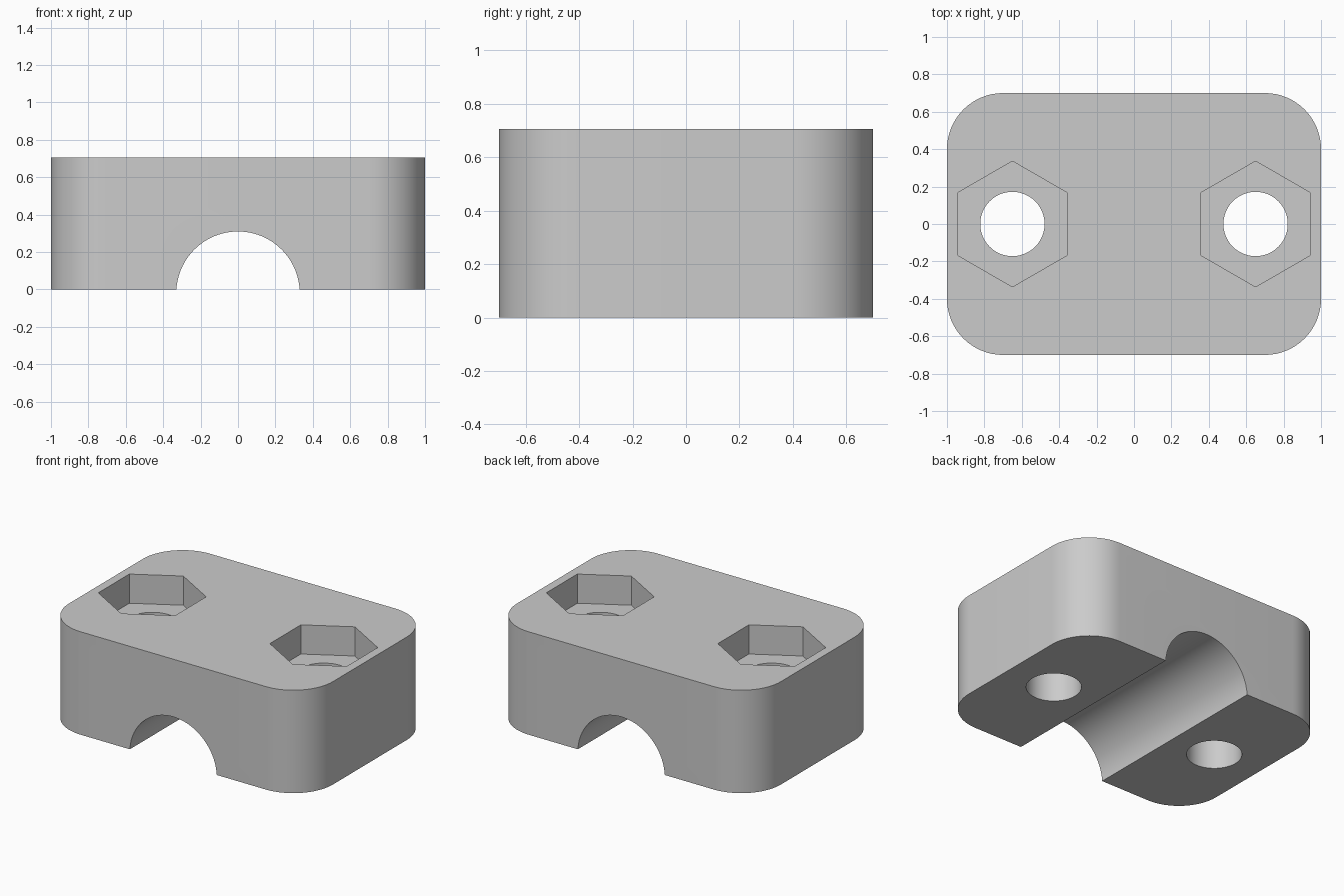
import bpy, bmesh, math

default = bpy.data.objects.get("Cube")
if default:
    bpy.data.objects.remove(default, do_unlink=True)

WIDTH, DEPTH, HEIGHT = 2.0, 1.4, 0.705
CORNER = 0.3
HOLE_X, HOLE_R = 0.65, 0.172
NUT_R, NUT_DEPTH = 0.336, 0.2
GROOVE_R, GROOVE_Z = 0.33, -0.02

grey = bpy.data.materials.new("plain grey")
grey.use_nodes = True
grey.diffuse_color = (0.6, 0.6, 0.6, 1)
grey.node_tree.nodes["Principled BSDF"].inputs["Base Color"].default_value = (0.6, 0.6, 0.6, 1)

# Block with rounded upright corners
mesh = bpy.data.meshes.new("clamp_block")
block = bpy.data.objects.new("clamp_block", mesh)
bpy.context.collection.objects.link(block)
bm = bmesh.new()
bmesh.ops.create_cube(bm, size=1)
bmesh.ops.scale(bm, vec=(WIDTH, DEPTH, HEIGHT), verts=bm.verts)
bmesh.ops.translate(bm, vec=(0, 0, HEIGHT / 2), verts=bm.verts)
upright = [e for e in bm.edges if abs(e.verts[0].co.z - e.verts[1].co.z) > 0.1]
bmesh.ops.bevel(bm, geom=upright, offset=CORNER, offset_type='OFFSET',
                segments=16, profile=0.5, affect='EDGES')
bm.to_mesh(mesh)
bm.free()
mesh.materials.append(grey)


def cut(name, sides, radius, length, location, rotation=(0, 0, 0)):
    """Subtract a prism from the block, then drop the cutter."""
    bpy.ops.mesh.primitive_cylinder_add(vertices=sides, radius=radius, depth=length,
                                        location=location, rotation=rotation)
    cutter = bpy.context.object
    cutter.name = name
    cutter.hide_render = True
    cutter.data.materials.append(grey)
    modifier = block.modifiers.new(name, 'BOOLEAN')
    modifier.operation = 'DIFFERENCE'
    modifier.solver = 'EXACT'
    modifier.object = cutter
    bpy.context.view_layer.objects.active = block
    bpy.ops.object.modifier_apply(modifier=name)
    bpy.data.objects.remove(cutter, do_unlink=True)


# Half-round groove running front to back
cut("groove", 96, GROOVE_R, DEPTH * 2, (0, 0, GROOVE_Z), (math.pi / 2, 0, 0))

# Bolt holes and hexagonal nut pockets
for x in (-HOLE_X, HOLE_X):
    cut("bolt_hole", 48, HOLE_R, HEIGHT * 3, (x, 0, HEIGHT / 2))
    cut("nut_pocket", 6, NUT_R, NUT_DEPTH * 2, (x, 0, HEIGHT))

# Smooth curved walls, sharp rims
bpy.ops.object.select_all(action='DESELECT')
block.select_set(True)
bpy.context.view_layer.objects.active = block
bpy.ops.object.shade_smooth_by_angle(angle=math.radians(30))
